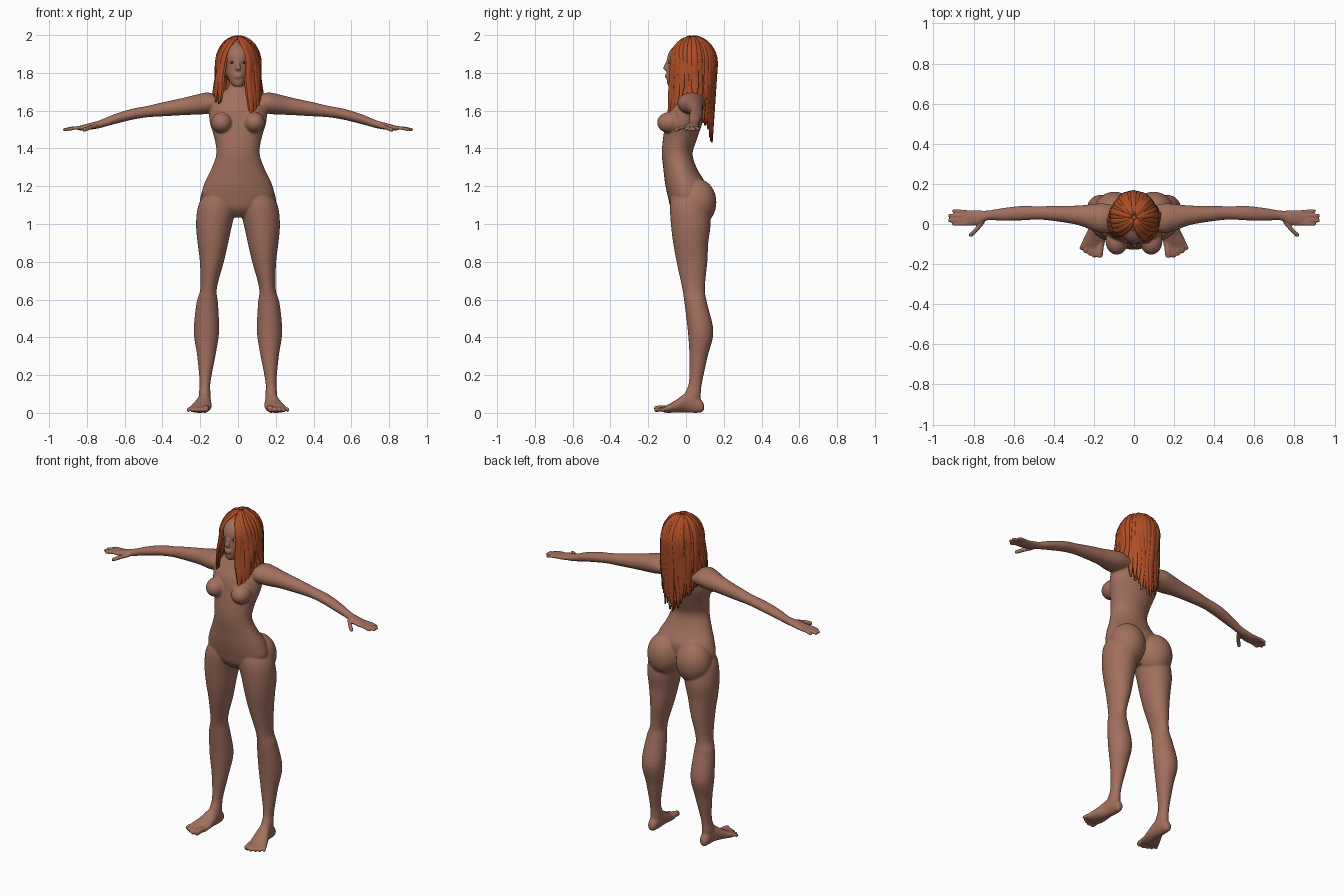
import bpy, bmesh, math, random
from mathutils import Vector, Matrix

random.seed(4)
cube = bpy.data.objects.get("Cube")
if cube:
    bpy.data.objects.remove(cube, do_unlink=True)


def material(name, colour):
    mat = bpy.data.materials.new(name)
    mat.use_nodes = True
    rgba = (*colour, 1)
    mat.diffuse_color = rgba
    shader = next(n for n in mat.node_tree.nodes if n.type == 'BSDF_PRINCIPLED')
    shader.inputs["Base Color"].default_value = rgba
    shader.inputs["Roughness"].default_value = 0.7
    return mat


skin = material("skin", (.36, .16, .11))
hair_red = material("red hair", (.42, .075, .02))
eye_white = material("eye white", (.45, .36, .3))
iris_brown = material("iris brown", (.06, .03, .02))


def finish(bm, name, *mats):
    bmesh.ops.recalc_face_normals(bm, faces=bm.faces)
    for face in bm.faces:
        face.smooth = True
    mesh = bpy.data.meshes.new(name)
    bm.to_mesh(mesh)
    bm.free()
    for mat in mats:
        mesh.materials.append(mat)
    obj = bpy.data.objects.new(name, mesh)
    bpy.context.collection.objects.link(obj)
    return obj


def stitch(bm, rings):
    """Join rings of points into a closed tube."""
    loops = [[bm.verts.new(p) for p in ring] for ring in rings]
    n = len(loops[0])
    for low, high in zip(loops, loops[1:]):
        for i in range(n):
            j = (i + 1) % n
            bm.faces.new((low[i], low[j], high[j], high[i]))
    bm.faces.new(loops[0][::-1])
    bm.faces.new(loops[-1])


def curve(rows, steps=5):
    """Smooth a list of rows with a spline through all of them."""
    rows = [Vector(r) for r in rows]
    out = []
    for i in range(len(rows) - 1):
        a, b = rows[i], rows[i + 1]
        before, after = rows[max(i - 1, 0)], rows[min(i + 2, len(rows) - 1)]
        for s in range(steps):
            t = s / steps
            out.append(a * (2*t**3 - 3*t**2 + 1) + b * (3*t**2 - 2*t**3)
                       + (b - before) * .5 * (t**3 - 2*t**2 + t)
                       + (after - a) * .5 * (t**3 - t**2))
    return out + [rows[-1]]


def loft(bm, rows, axis, n=32):
    """Rows hold position on the axis, then low and high on the other two axes."""
    u, v = [k for k in range(3) if k != axis]
    rings = []
    for pos, u0, u1, v0, v1 in curve(rows):
        ring = []
        for i in range(n):
            a = math.tau * i / n
            p = [pos] * 3
            p[u] = (u0 + u1) / 2 + (u1 - u0) / 2 * math.cos(a)
            p[v] = (v0 + v1) / 2 + (v1 - v0) / 2 * math.sin(a)
            ring.append(p)
        rings.append(ring)
    stitch(bm, rings)


def sweep(bm, pts, sizes, sides, n=10):
    """Elliptical tube along points, with width along the side vectors."""
    rings = []
    for i, (p, (w, h), side) in enumerate(zip(pts, sizes, sides)):
        tangent = (pts[min(i + 1, len(pts) - 1)] - pts[max(i - 1, 0)]).normalized()
        side = (side - tangent * side.dot(tangent)).normalized()
        up = tangent.cross(side)
        angles = [math.tau * k / n for k in range(n)]
        rings.append([p + side * w * math.cos(a) + up * h * math.sin(a) for a in angles])
    stitch(bm, rings)


def digit(bm, points, r, side):
    """Finger or toe with a rounded tip."""
    pts = curve(points, 4)
    tip, back = pts[-1], (pts[-1] - pts[-2]).normalized()
    pts = pts[:-1] + [tip - back * r * k for k in (1, .4, .1)]
    sizes = [(r, r)] * (len(pts) - 2) + [(r * .85, r * .85), (r * .4, r * .4)]
    sweep(bm, pts, sizes, [Vector(side)] * len(pts))


def ball(bm, centre, radii):
    shape = Matrix.Translation(centre) @ Matrix.Diagonal((*radii, 1))
    return bmesh.ops.create_uvsphere(bm, u_segments=28, v_segments=18, radius=1, matrix=shape)


# Limbs of the model's left side, mirrored afterwards
body = bmesh.new()
leg = [(1.17, .01, .17, -.075, .1), (1.1, .005, .21, -.085, .12),
       (1, .03, .222, -.08, .13), (.9, .052, .214, -.068, .118),
       (.8, .075, .202, -.05, .113), (.66, .112, .199, -.02, .1),
       (.58, .106, .22, -.008, .112), (.43, .1, .234, .01, .145),
       (.3, .12, .216, .018, .115), (.16, .146, .203, .015, .085),
       (.09, .145, .208, -.01, .078), (.03, .15, .2, 0, .08)]
loft(body, leg, 2)
foot = [(.095, .165, .19, .015, .045), (.08, .152, .202, .002, .07),
        (.04, .144, .208, 0, .1), (0, .142, .217, .002, .105),
        (-.05, .14, .24, .002, .07), (-.1, .146, .262, 0, .042),
        (-.125, .155, .25, .006, .03)]
loft(body, foot, 1)
for k, (x, y) in enumerate([(.173, -.17), (.2, -.168), (.222, -.158), (.245, -.145), (.266, -.128)]):
    radius = .017 if k == 0 else .0125 - .0006 * k
    root = Vector((.165 + .021 * k, -.09, .024))
    tip = Vector((x, y, radius))
    digit(body, [root, root.lerp(tip, .6) + Vector((0, 0, .004)), tip], radius, (1, 0, 0))

arm = [(.08, -.03, .09, 1.6, 1.67), (.15, -.045, .102, 1.585, 1.695),
       (.2, -.035, .1, 1.58, 1.69), (.28, -.005, .092, 1.577, 1.67),
       (.4, .015, .09, 1.57, 1.644), (.48, .022, .088, 1.565, 1.625),
       (.56, .018, .09, 1.552, 1.61), (.65, .016, .08, 1.53, 1.583),
       (.73, .018, .067, 1.508, 1.55), (.78, -.004, .068, 1.5, 1.536),
       (.83, -.01, .07, 1.495, 1.522), (.85, -.004, .065, 1.499, 1.517)]
loft(body, arm, 0)
for k, (x, y) in enumerate([(.908, -.002), (.928, .017), (.928, .042), (.908, .066)]):
    root, tip = Vector((.825, .003 + .019 * k, 1.51)), Vector((x, y, 1.497))
    digit(body, [root, root.lerp(tip, .5) + Vector((0, 0, .004)), tip], .0095, (0, 1, 0))
thumb = [Vector(p) for p in ((.75, .015, 1.518), (.785, -.027, 1.51), (.822, -.062, 1.495))]
digit(body, thumb, .0115, (0, 1, 0))
ball(body, (.086, -.086, 1.537), (.056, .067, .056))
ball(body, (.098, .058, 1.115), (.104, .103, .125))

half = bmesh.ops.duplicate(body, geom=body.verts[:] + body.edges[:] + body.faces[:])
copied = [g for g in half["geom"] if isinstance(g, bmesh.types.BMVert)]
bmesh.ops.scale(body, vec=(-1, 1, 1), verts=copied)

# Trunk, neck and head: height, half width, front, back
trunk = [(1.035, .05, -.035, .05), (1.08, .13, -.078, .08), (1.14, .19, -.095, .1),
         (1.21, .18, -.11, .105), (1.29, .142, -.12, .06), (1.37, .115, -.128, .035),
         (1.45, .124, -.122, .058), (1.54, .15, -.108, .088), (1.61, .152, -.092, .1),
         (1.66, .135, -.062, .1), (1.7, .08, -.04, .09), (1.73, .05, -.025, .075),
         (1.8, .045, -.03, .07)]
head = [(1.727, .02, -.09, -.05), (1.745, .038, -.1, 0), (1.79, .06, -.102, .07),
        (1.84, .073, -.098, .12), (1.89, .078, -.098, .135), (1.93, .07, -.075, .125),
        (1.96, .045, -.03, .09), (1.975, .02, 0, .06)]
for rows in (trunk, head):
    loft(body, [(z, -w, w, front, back) for z, w, front, back in rows], 2)

# Nose and lips
nose = [Vector((0, -.093, 1.872)), Vector((0, -.104, 1.845)), Vector((0, -.11, 1.822)), Vector((0, -.102, 1.814))]
sweep(body, nose, [(.008, .006), (.01, .01), (.016, .012), (.01, .006)], [Vector((1, 0, 0))] * 4)
for height in (1.789, 1.779):
    ball(body, (0, -.101, height), (.023, .01, .007))

figure = finish(body, "body", skin)
remesh = figure.modifiers.new("fuse", 'REMESH')
remesh.mode = 'VOXEL'
remesh.voxel_size = .0055
remesh.use_smooth_shade = True
relax = figure.modifiers.new("relax", 'SMOOTH')
relax.factor = .5
relax.iterations = 4

# Eyes with the iris on the foremost faces
for label, side in (("left", 1), ("right", -1)):
    eye = bmesh.new()
    ball(eye, (side * .032, -.08, 1.855), (.014, .014, .007))
    for face in eye.faces:
        centre = face.calc_center_median()
        face.material_index = int(abs(centre.x - side * .032) < .005)
    finish(eye, label + "_eye", eye_white, iris_brown)

# Scalp under the hair
cap = bmesh.new()
ball(cap, (0, .037, 1.865), (.1, .113, .12))
finish(cap, "hair_cap", hair_red)


def lock(bm, angle, end, grow, width):
    """One strand from the parting, over the skull and down to its end."""
    pts, sides, sizes = [], [], []
    frontal = max(0, 1 - abs(angle) / 1.6)
    over, hang = 8, 10
    for i in range(over + hang + 1):
        top, fall = min(i / over, 1), max(0, (i - over) / hang)
        a = angle * (1 - frontal * (1 - top))
        rise = math.radians(84) * (1 - top)
        flare = 1 + fall * (.2 - .38 * max(0, -math.cos(a)))
        reach = grow * math.cos(rise) * flare
        wave = .003 * math.sin(fall * 7 + angle * 5)
        z = 1.85 + .137 * grow * math.sin(rise) if fall == 0 else 1.85 + (end - 1.85) * fall
        pts.append(Vector((.112 * reach * math.sin(a) + wave, .033 - .124 * reach * math.cos(a), z)))
        sides.append(Vector((math.cos(a), math.sin(a), 0)))
        w = width * (.5 + .5 * top) * (1 - .75 * max(0, fall - .6) / .4)
        sizes.append((w, .009 * (1 - .6 * fall)))
    sweep(bm, pts, sizes, sides, 8)


# Hair strands in two layers, open at the face
for name, count, grow, width in (("outer_hair", 27, 1, .021), ("inner_hair", 21, .93, .027)):
    strands = bmesh.new()
    for k in range(count):
        angle = .56 + (math.tau - 1.44) * k / (count - 1)
        if angle > math.pi:
            angle -= math.tau
        backness = max(0, -math.cos(angle))
        end = 1.65 - .2 * backness + random.uniform(-.025, .025)
        if 0 < angle < .95:
            end = 1.56 + random.uniform(-.01, .02)
        lock(strands, angle, end, grow * random.uniform(.98, 1.03), width)
    finish(strands, name, hair_red)
